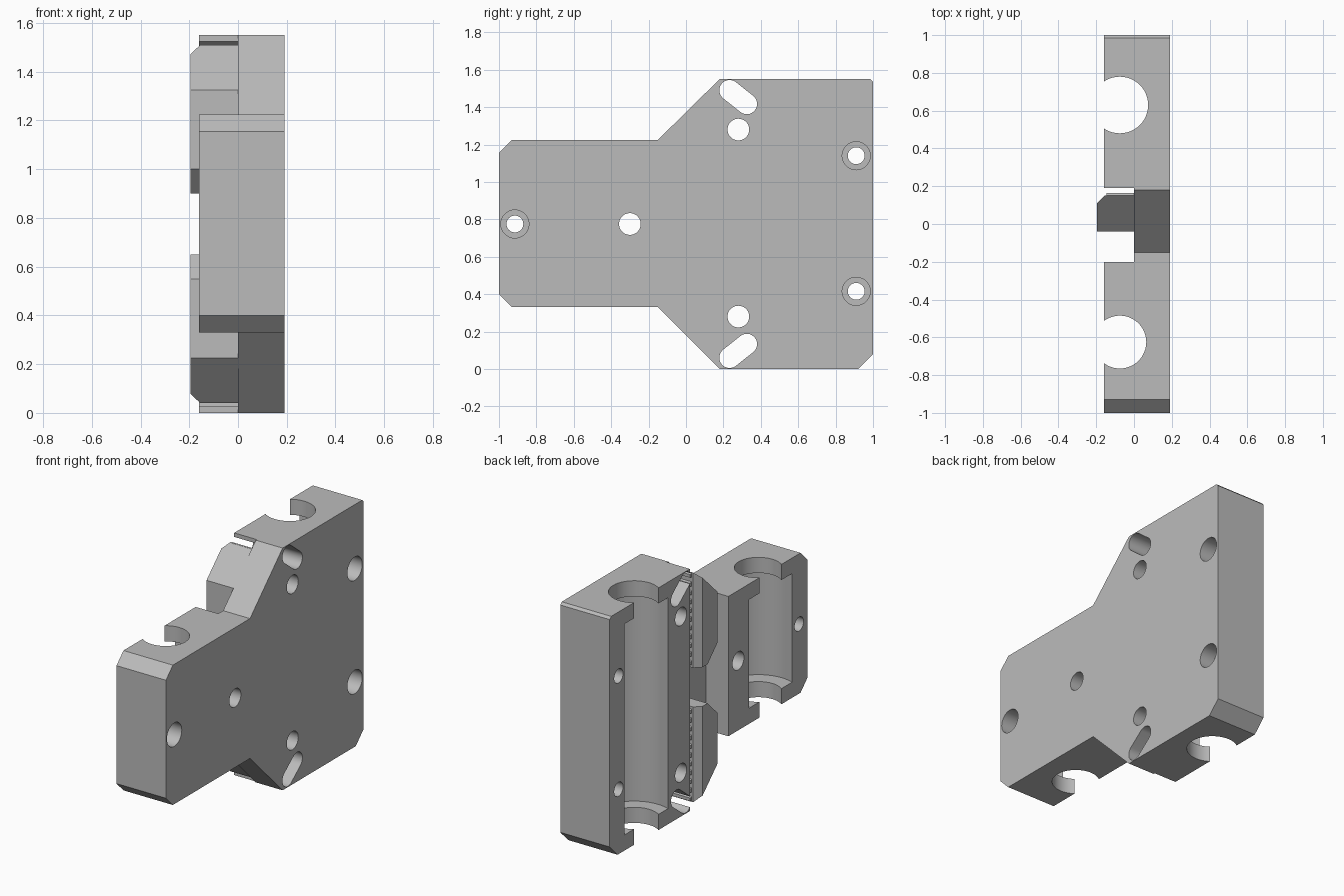
import bpy, bmesh, math
from mathutils import Vector

cube = bpy.data.objects.get("Cube")
if cube:
    bpy.data.objects.remove(cube, do_unlink=True)

grey = bpy.data.materials.new("plain_grey")
grey.use_nodes = True
COLOUR = (0.5, 0.5, 0.5, 1)
grey.diffuse_color = COLOUR
grey.node_tree.nodes["Principled BSDF"].inputs["Base Color"].default_value = COLOUR

HEIGHT = 1.55
FACE, BACK = -0.16, 0.19     # open face and flat back of the body
MID = HEIGHT / 2


def prism(name, points, lo, hi, axis="x"):
    """Extrude a profile: (y, z) points along x, or (x, y) points along z."""
    bm = bmesh.new()
    place = (lambda p, h: (h, p[0], p[1])) if axis == "x" else (lambda p, h: (p[0], p[1], h))
    base = bm.faces.new([bm.verts.new(place(p, lo)) for p in points])
    new = bmesh.ops.extrude_face_region(bm, geom=[base])["geom"]
    step = Vector(place((0, 0), hi - lo))
    bmesh.ops.translate(bm, verts=[v for v in new if isinstance(v, bmesh.types.BMVert)], vec=step)
    bmesh.ops.recalc_face_normals(bm, faces=bm.faces)
    mesh = bpy.data.meshes.new(name)
    bm.to_mesh(mesh)
    bm.free()
    mesh.materials.append(grey)
    obj = bpy.data.objects.new(name, mesh)
    bpy.context.collection.objects.link(obj)
    return obj


def rect(a0, b0, a1, b1):
    return [(a0, b0), (a1, b0), (a1, b1), (a0, b1)]


def circle(a, b, r, n=48):
    return [(a + r * math.cos(2 * math.pi * i / n), b + r * math.sin(2 * math.pi * i / n))
            for i in range(n)]


def capsule(p, q, r, n=16):
    turn = math.atan2(q[1] - p[1], q[0] - p[0])
    pts = []
    for c, start in ((q, turn - math.pi / 2), (p, turn + math.pi / 2)):
        for i in range(n + 1):
            t = start + math.pi * i / n
            pts.append((c[0] + r * math.cos(t), c[1] + r * math.sin(t)))
    return pts


def boolean(obj, other, operation="DIFFERENCE"):
    mod = obj.modifiers.new("cut", "BOOLEAN")
    mod.operation = operation
    mod.solver = "EXACT"
    mod.object = other
    bpy.context.view_layer.objects.active = obj
    bpy.ops.object.modifier_apply(modifier=mod.name)
    bpy.data.objects.remove(other, do_unlink=True)


def smooth(obj):
    bpy.ops.object.select_all(action="DESELECT")
    obj.select_set(True)
    bpy.context.view_layer.objects.active = obj
    bpy.ops.object.shade_smooth_by_angle(angle=math.radians(30))


# Body plate with its stepped outline
outline = [(-1, 0.4), (-0.93, 0.33), (-0.15, 0.33), (0.18, 0), (0.92, 0), (1, 0.08),
           (1, 1.535), (0.985, HEIGHT), (0.18, HEIGHT), (-0.15, 1.225), (-0.93, 1.225), (-1, 1.155)]
body = prism("carriage_body", outline, FACE, BACK)

# Belt channel
boolean(body, prism("channel_cutter", rect(-0.2, -1, 0.19, 3), -1, 0))

# Bearing pockets with narrower rod openings at their ends
LIP = 0.1
for y, rod, low, high in ((0.63, 0.15, 0, HEIGHT), (-0.625, 0.14, 0.33, 1.225)):
    boolean(body, prism("rod_cutter", circle(-0.075, y, rod), -1, 3, "z"))
    boolean(body, prism("pocket_cutter", circle(-0.075, y, 0.235, 64), low + LIP, high - LIP, "z"))

# Countersunk screw holes
for y, z in ((0.91, 0.415), (0.91, 1.14), (-0.915, MID)):
    boolean(body, prism("screw_cutter", circle(y, z, 0.045), -1, 1))
    boolean(body, prism("counterbore_cutter", circle(y, z, 0.075), 0.09, 1))

# Plain holes
for y, z in ((0.28, 0.28), (0.28, 1.28), (-0.3, MID)):
    boolean(body, prism("hole_cutter", circle(y, z, 0.058), -1, 1))

# Slanted tie slots
for flip in (False, True):
    ends = [(0.233, 1.49), (0.325, 1.417)]
    if flip:
        ends = [(y, HEIGHT - z) for y, z in ends]
    boolean(body, prism("slot_cutter", capsule(*ends, 0.055), -1, 1))
smooth(body)

# Belt clamps, mirrored above and below the middle gap
half = [(-0.04, 0.55), (0.06, 0.65), (0.15, 0.65), (0.15, 0.04), (-0.04, 0.225)]
chamfer = [(-0.2, 0.105), (-0.15, 0.155), (-0.2, 0.155)]
PITCH = 0.056
for name, flip in (("lower_belt_clamp", False), ("upper_belt_clamp", True)):
    pts = [(y, HEIGHT - z if flip else z) for y, z in half]
    clamp = prism(name, pts, -0.195, 0)
    boolean(clamp, prism("chamfer_cutter", chamfer, -1, 3, "z"))

    # Row of belt teeth on the channel side
    for i in range(11):
        z = 0.06 + PITCH * i
        z = HEIGHT - z if flip else z
        tooth = [(0.145, z - 0.016), (0.165, z - 0.01), (0.165, z + 0.01), (0.145, z + 0.016)]
        boolean(clamp, prism("tooth", tooth, -0.145, 0), "UNION")
    smooth(clamp)
